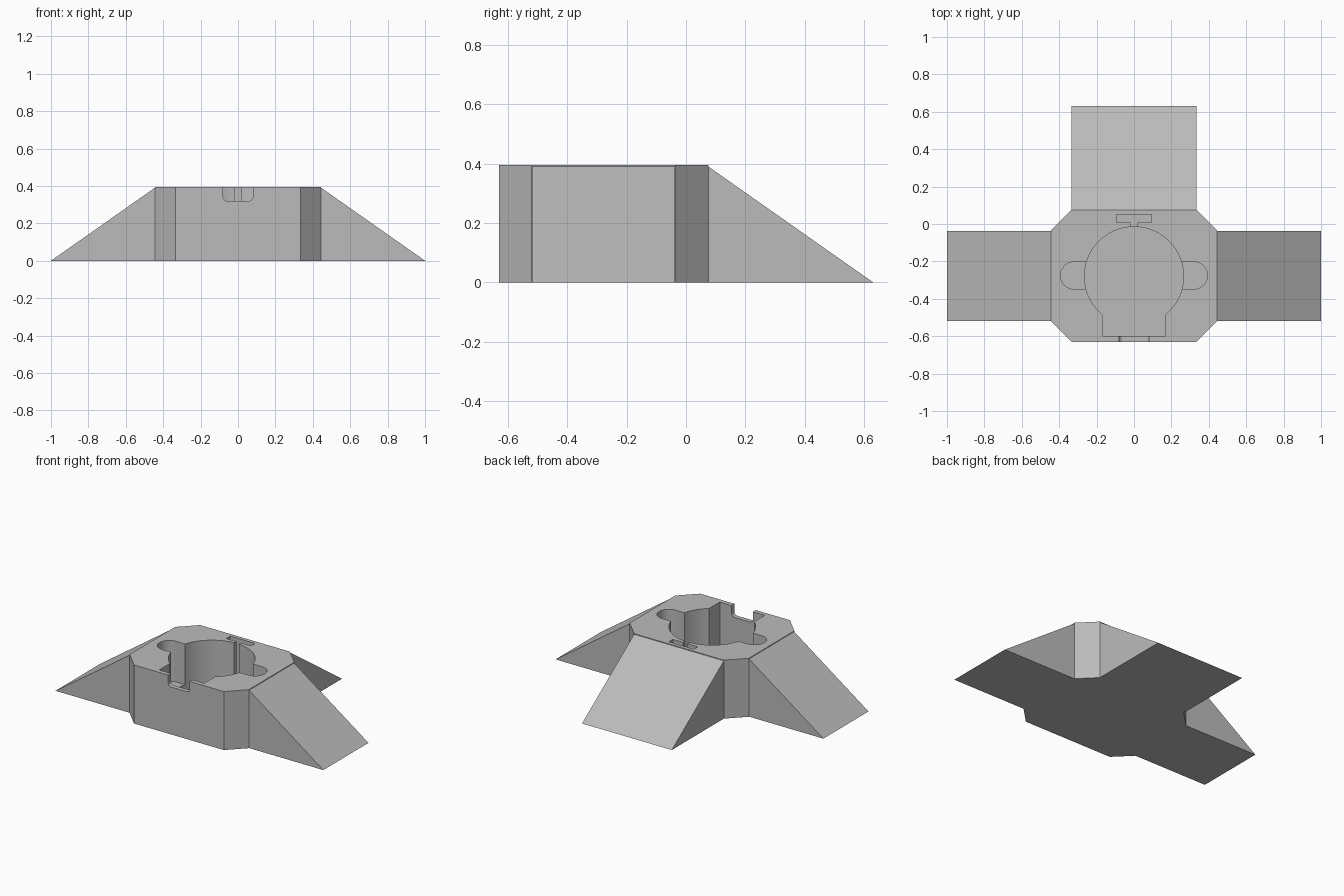
import bpy, bmesh
from math import sin, cos, pi, asin
from mathutils import Vector

if "Cube" in bpy.data.objects:
    bpy.data.objects.remove(bpy.data.objects["Cube"], do_unlink=True)

TOP = 0.395
grey = bpy.data.materials.new("plain grey")
grey.use_nodes = True
grey.diffuse_color = (0.5, 0.5, 0.5, 1)
grey.node_tree.nodes["Principled BSDF"].inputs["Base Color"].default_value = (0.5, 0.5, 0.5, 1)


def prism(name, points, direction):
    """Extrude a closed outline of 3D points along a direction."""
    bm = bmesh.new()
    face = bm.faces.new([bm.verts.new(p) for p in points])
    ext = bmesh.ops.extrude_face_region(bm, geom=[face])
    verts = [g for g in ext["geom"] if isinstance(g, bmesh.types.BMVert)]
    bmesh.ops.translate(bm, verts=verts, vec=Vector(direction))
    bmesh.ops.recalc_face_normals(bm, faces=bm.faces)
    mesh = bpy.data.meshes.new(name)
    bm.to_mesh(mesh)
    bm.free()
    mesh.materials.append(grey)
    obj = bpy.data.objects.new(name, mesh)
    bpy.context.collection.objects.link(obj)
    return obj


def arc(cx, cy, r, start, end, n):
    steps = [start + (end - start) * i / n for i in range(n + 1)]
    return [(cx + r * cos(a), cy + r * sin(a)) for a in steps]


def cut(target, cutter):
    """Subtract the cutter from the target for good."""
    mod = target.modifiers.new("cut", 'BOOLEAN')
    mod.operation = 'DIFFERENCE'
    mod.solver = 'EXACT'
    mod.object = cutter
    bpy.context.view_layer.objects.active = target
    bpy.ops.object.modifier_apply(modifier=mod.name)
    bpy.data.objects.remove(cutter, do_unlink=True)


def cut_down(target, outline, floor):
    cut(target, prism("cutter", [(x, y, floor) for x, y in outline], (0, 0, 1)))


# Block with chamfered corners
half = [(0.335, -0.63), (0.445, -0.52), (0.445, -0.035), (0.335, 0.075)]
outline = half + [(-x, y) for x, y in reversed(half)]
block = prism("chamfered_block", [(x, y, 0) for x, y in outline], (0, 0, TOP))

# Round pocket with a square front bay
R, CY, BAY = 0.265, -0.28, 0.168
a = asin(BAY / R)
pocket = arc(0, CY, R, -pi / 2 + a, 1.5 * pi - a, 64) + [(-BAY, -0.6), (BAY, -0.6)]
cut_down(block, pocket, 0.06)

# Finger recesses on both sides
recess = arc(0.32, -0.275, 0.073, -pi / 2, pi / 2, 16)
recess += arc(-0.32, -0.275, 0.073, pi / 2, 1.5 * pi, 16)
cut_down(block, recess, 0.12)

# T-shaped slot behind the pocket
side = [(0.018, -0.06), (0.018, 0.008), (0.093, 0.008), (0.093, 0.05)]
cut_down(block, side + [(-x, y) for x, y in reversed(side)], 0.12)

# Front notch with rounded lower corners
low = arc(0.058, 0.342, 0.022, -pi / 2, 0, 6) + [(0.08, 0.5)]
notch = low + [(-x, z) for x, z in reversed(low)]
cut(block, prism("cutter", [(x, -0.7, z) for x, z in notch], (0, 0.15, 0)))

# Smooth the round walls, keep the edges sharp
bpy.ops.object.select_all(action='DESELECT')
block.select_set(True)
bpy.context.view_layer.objects.active = block
bpy.ops.object.shade_smooth_by_angle(angle=0.5)

# Sloping ramps on the two sides and the back
for name, s in (("left_ramp", 1), ("right_ramp", -1)):
    tri = [(0.445, 0), (1, 0), (0.445, 0.39)]
    prism(name, [(s * x, -0.518, z) for x, z in tri], (0, 0.481, 0))
tri = [(0.075, 0), (0.63, 0), (0.075, 0.39)]
prism("back_ramp", [(-0.335, y, z) for y, z in tri], (0.67, 0, 0))
